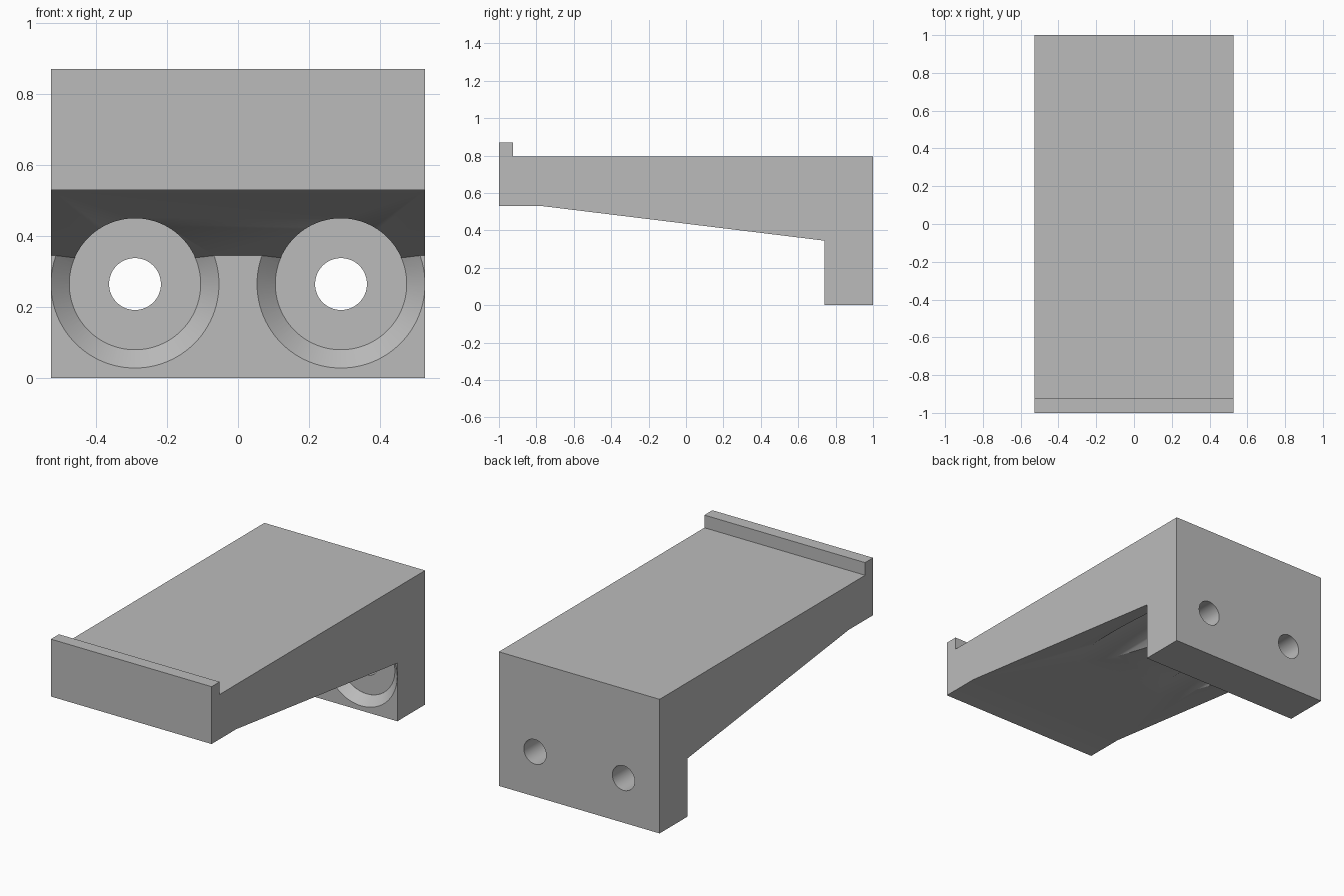
import bpy, bmesh, math
from mathutils import Matrix, Vector

cube = bpy.data.objects.get("Cube")
if cube:
    bpy.data.objects.remove(cube, do_unlink=True)

HALF_WIDTH = 0.527
WALL_FRONT, FLOOR = 0.74, 0.792      # wall face and counterbore floor
SLOPE_FRONT, SLOPE_BACK = Vector((0, -0.77, 0.53)), Vector((0, WALL_FRONT, 0.345))
HOLE_X, HOLE_Z = 0.29, 0.265

grey = bpy.data.materials.new("plain grey")
grey.use_nodes = True
colour = (0.5, 0.5, 0.5, 1)
grey.diffuse_color = colour
grey.node_tree.nodes["Principled BSDF"].inputs["Base Color"].default_value = colour


def make_object(name, bm):
    bmesh.ops.recalc_face_normals(bm, faces=bm.faces[:])
    mesh = bpy.data.meshes.new(name)
    bm.to_mesh(mesh)
    bm.free()
    mesh.materials.append(grey)
    obj = bpy.data.objects.new(name, mesh)
    bpy.context.collection.objects.link(obj)
    return obj


def round_cutter(name, x, y0, y1, r0, r1, clip=False):
    """Cylinder or cone along y, optionally kept only below the sloped underside."""
    bm = bmesh.new()
    place = Matrix.Translation((x, (y0 + y1) / 2, HOLE_Z)) @ Matrix.Rotation(-math.pi / 2, 4, "X")
    bmesh.ops.create_cone(bm, cap_ends=True, segments=96, radius1=r0, radius2=r1,
                          depth=y1 - y0, matrix=place)
    if clip:
        along = SLOPE_BACK - SLOPE_FRONT
        up = Vector((0, -along.z, along.y)).normalized()
        cut = bmesh.ops.bisect_plane(bm, geom=bm.verts[:] + bm.edges[:] + bm.faces[:],
                                     plane_co=SLOPE_BACK, plane_no=up, clear_outer=True)
        rim = [e for e in cut["geom_cut"] if isinstance(e, bmesh.types.BMEdge)]
        bmesh.ops.contextual_create(bm, geom=rim)
    obj = make_object(name, bm)
    obj.hide_render = True
    return obj


# Bracket body: side profile extruded across the width
profile = [(-1, 0.53), SLOPE_FRONT.yz, SLOPE_BACK.yz, (WALL_FRONT, 0), (1, 0),
           (1, 0.795), (-0.925, 0.795), (-0.925, 0.87), (-1, 0.87)]
bm = bmesh.new()
side = bm.faces.new([bm.verts.new((-HALF_WIDTH, y, z)) for y, z in profile])
ext = bmesh.ops.extrude_face_region(bm, geom=[side])
bmesh.ops.translate(bm, vec=(2 * HALF_WIDTH, 0, 0),
                    verts=[v for v in ext["geom"] if isinstance(v, bmesh.types.BMVert)])
bracket = make_object("shelf_bracket", bm)

# Screw holes: flared recess, head clearance under the arm, through hole
cutters = []
for label, x in (("left", HOLE_X), ("right", -HOLE_X)):
    cutters += [
        round_cutter(label + "_flare", x, WALL_FRONT - 0.001, FLOOR - 0.0005, 0.2375, 0.1845, True),
        round_cutter(label + "_head_clearance", x, -0.5, FLOOR, 0.185, 0.185),
        round_cutter(label + "_screw_hole", x, 0.7, 1.1, 0.073, 0.073),
    ]
bpy.context.view_layer.objects.active = bracket
for cutter in cutters:
    mod = bracket.modifiers.new(cutter.name, "BOOLEAN")
    mod.operation = "DIFFERENCE"
    mod.solver = "EXACT"
    mod.object = cutter
    bpy.ops.object.modifier_apply(modifier=mod.name)
for cutter in cutters:
    bpy.data.objects.remove(cutter, do_unlink=True)

# Smooth round surfaces, sharp edges elsewhere
for obj in bpy.context.selected_objects:
    obj.select_set(False)
bracket.select_set(True)
bpy.ops.object.shade_smooth_by_angle(angle=math.radians(30))
